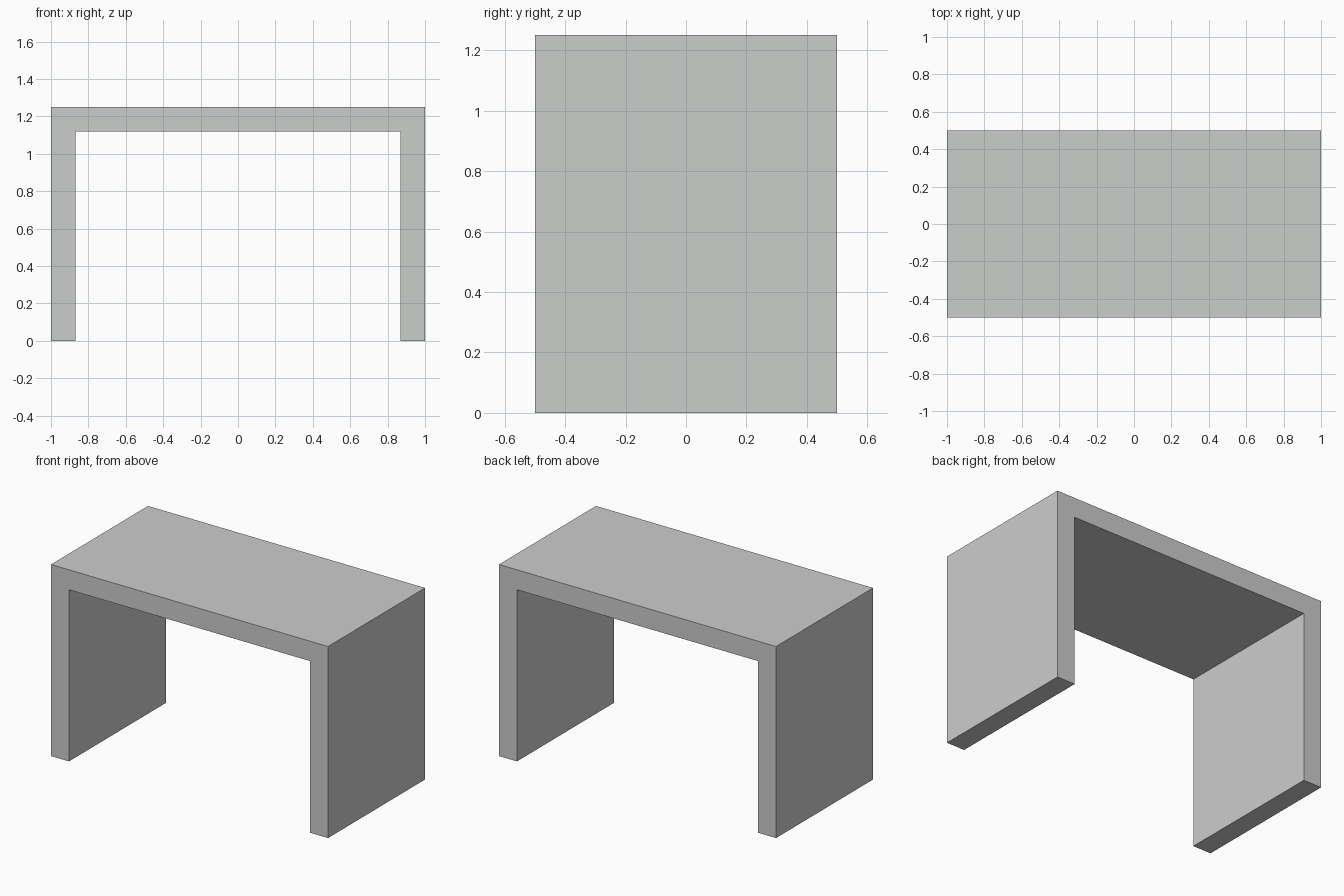
import bpy

if "Cube" in bpy.data.objects:
    bpy.data.objects.remove(bpy.data.objects["Cube"])

WIDTH, DEPTH, HEIGHT = 2.0, 1.0, 1.25
THICK = 0.13

grey = bpy.data.materials.new("light grey")
grey.diffuse_color = (0.60, 0.61, 0.60, 1.0)
grey.use_nodes = True
grey.node_tree.nodes["Principled BSDF"].inputs["Base Color"].default_value = grey.diffuse_color


def box(name, size, centre):
    bpy.ops.mesh.primitive_cube_add(size=1, location=centre)
    obj = bpy.context.object
    obj.name = name
    obj.scale = size
    bpy.ops.object.transform_apply(location=False, rotation=False, scale=True)
    obj.data.materials.append(grey)
    return obj


# Table top slab
box("table_top", (WIDTH, DEPTH, THICK), (0, 0, HEIGHT - THICK / 2))

# Panel legs at both ends, flush with the top
leg_height = HEIGHT - THICK
for side, name in ((-1, "left_leg"), (1, "right_leg")):
    box(name, (THICK, DEPTH, leg_height),
        (side * (WIDTH - THICK) / 2, 0, leg_height / 2))
